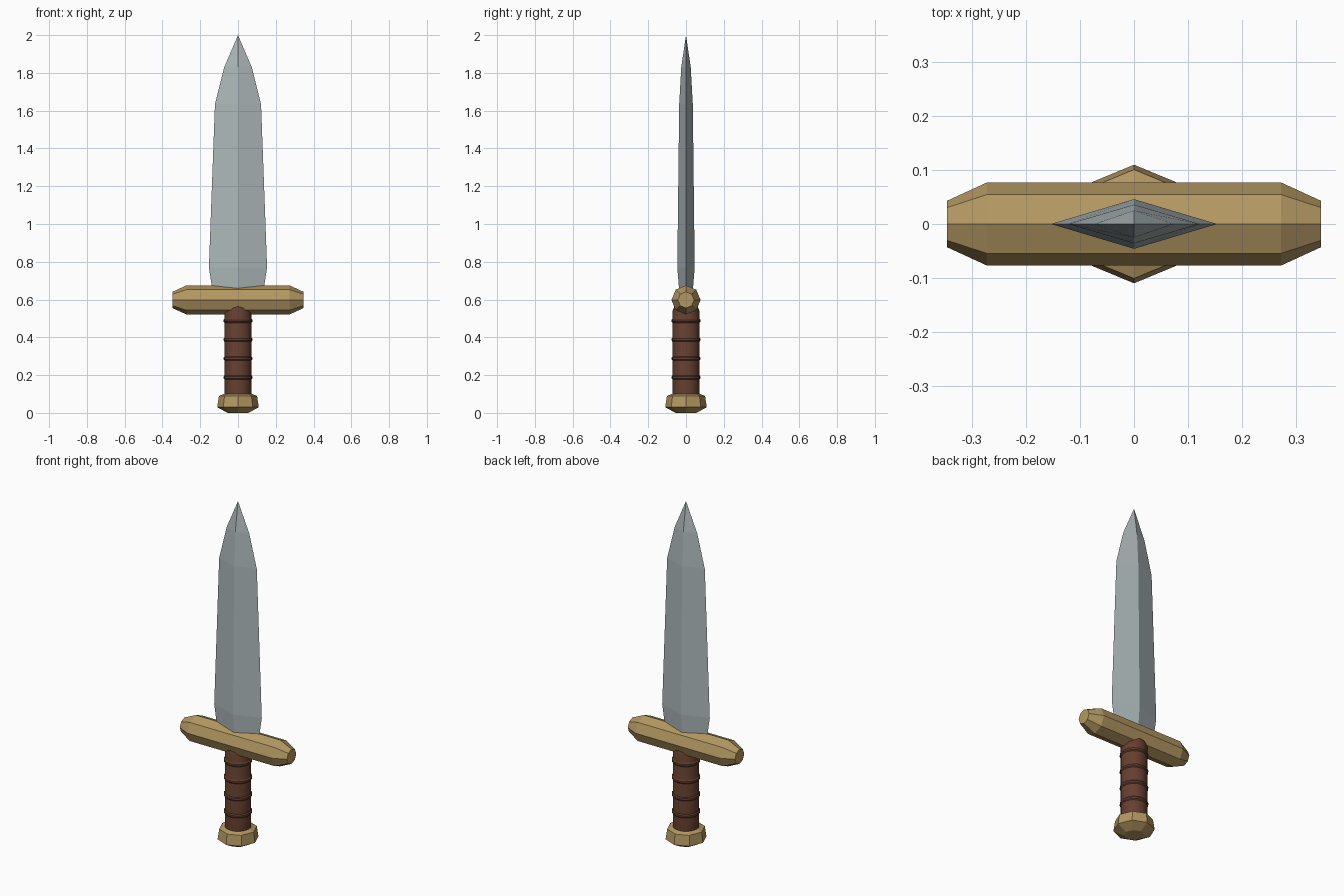
import bpy, bmesh
from math import sin, cos, pi

if "Cube" in bpy.data.objects:
    bpy.data.objects.remove(bpy.data.objects["Cube"])


def material(name, rgb):
    m = bpy.data.materials.new(name)
    m.diffuse_color = (*rgb, 1)
    m.use_nodes = True
    m.node_tree.nodes["Principled BSDF"].inputs["Base Color"].default_value = m.diffuse_color
    return m


steel = material("steel", (0.42, 0.48, 0.49))
brass = material("brass", (0.45, 0.31, 0.12))
leather = material("leather", (0.13, 0.05, 0.028))


def loft(name, sections, sides, mat, along_x=False, centre_z=0.0):
    """Skin elliptical rings (position, radius a, radius b); a zero radius makes a tip."""
    bm = bmesh.new()
    rings = []
    for t, a, b in sections:
        n = sides if a > 0 else 1
        ring = []
        for i in range(n):
            u, v = a * cos(2 * pi * i / sides), b * sin(2 * pi * i / sides)
            ring.append(bm.verts.new((t, u, v + centre_z) if along_x else (u, v, t)))
        rings.append(ring)
    for lo, hi in zip(rings, rings[1:]):
        for i in range(sides):
            j = (i + 1) % sides
            if len(hi) == 1:
                bm.faces.new((lo[i], lo[j], hi[0]))
            else:
                bm.faces.new((lo[i], lo[j], hi[j], hi[i]))
    for ring in (rings[0], rings[-1]):
        if len(ring) > 2:
            bm.faces.new(ring)
    bmesh.ops.recalc_face_normals(bm, faces=bm.faces)
    me = bpy.data.meshes.new(name)
    bm.to_mesh(me)
    bm.free()
    me.materials.append(mat)
    ob = bpy.data.objects.new(name, me)
    bpy.context.collection.objects.link(ob)
    return ob


# Diamond-section blade
loft("blade", [(0.62, 0.131, 0.034), (0.77, 0.154, 0.046), (1.635, 0.122, 0.036),
               (1.83, 0.073, 0.025), (2.0, 0, 0)], 4, steel)

# Octagonal crossguard with tapered ends
loft("guard", [(-0.347, 0.043, 0.043), (-0.273, 0.077, 0.077),
               (0.273, 0.077, 0.077), (0.347, 0.043, 0.043)], 8, brass, True, 0.598)

# Leather grip and its raised wraps
grip = [loft("grip", [(0.08, 0.071, 0.071), (0.54, 0.071, 0.071), (0.575, 0.058, 0.058)], 16, leather)]
for k in range(4):
    z = 0.188 + 0.1 * k
    grip.append(loft(f"grip_wrap_{k + 1}", [(z - 0.012, 0.07, 0.07), (z - 0.005, 0.076, 0.076),
                                            (z + 0.005, 0.076, 0.076), (z + 0.012, 0.07, 0.07)], 16, leather))
for ob in grip:
    ob.data.shade_smooth()
    ob.data.set_sharp_from_angle(angle=0.6)

# Octagonal pommel
loft("pommel", [(0.0, 0.055, 0.055), (0.03, 0.11, 0.11),
                (0.09, 0.101, 0.101), (0.1, 0.075, 0.075)], 8, brass)
